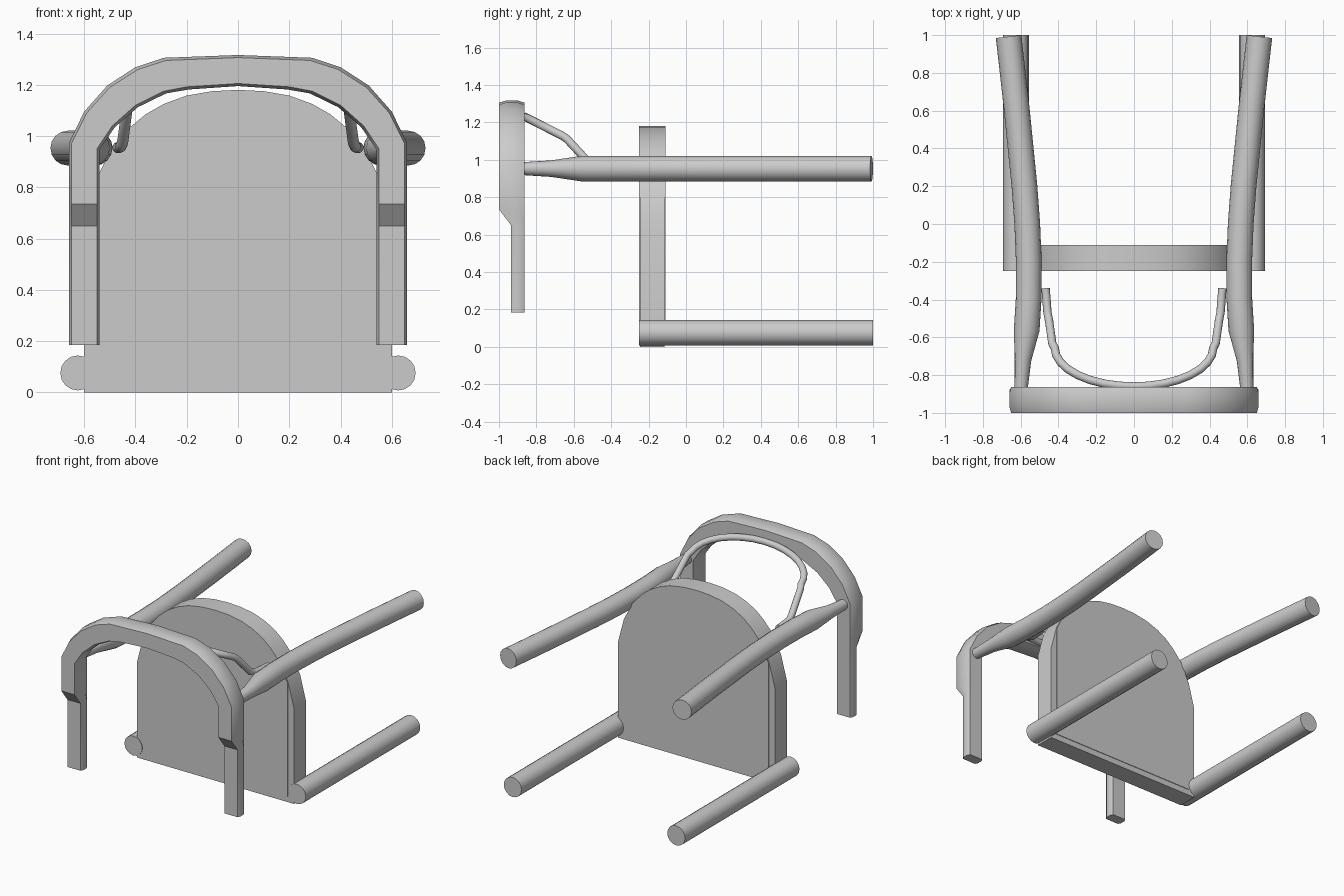
import bpy, bmesh, math

cube = bpy.data.objects.get("Cube")
if cube:
    bpy.data.objects.remove(cube, do_unlink=True)


def finish(obj, angle=35):
    bpy.ops.object.select_all(action='DESELECT')
    obj.select_set(True)
    bpy.context.view_layer.objects.active = obj
    if obj.type == 'CURVE':
        bpy.ops.object.convert(target='MESH')
    bpy.ops.object.shade_smooth_by_angle(angle=math.radians(angle))


def add_mesh(name, bm):
    bmesh.ops.recalc_face_normals(bm, faces=bm.faces)
    mesh = bpy.data.meshes.new(name)
    bm.to_mesh(mesh)
    bm.free()
    obj = bpy.data.objects.new(name, mesh)
    bpy.context.collection.objects.link(obj)
    finish(obj)
    return obj


def add_tube(name, points, radius, kind='POLY'):
    """Round bar through (x, y, z, radius factor) points."""
    curve = bpy.data.curves.new(name, 'CURVE')
    curve.dimensions = '3D'
    curve.bevel_depth = radius
    curve.bevel_resolution = 6
    curve.use_fill_caps = True
    spline = curve.splines.new(kind)
    spline.points.add(len(points) - 1)
    for p, (x, y, z, r) in zip(spline.points, points):
        p.co = (x, y, z, 1)
        p.radius = r
    obj = bpy.data.objects.new(name, curve)
    bpy.context.collection.objects.link(obj)
    finish(obj)


def mirrored(half):
    """Complete a half outline that runs from +x to the centre line."""
    return half + [(-x, z) for x, z in reversed(half) if x > 0]


def add_plate(name, half, y0, y1):
    bm = bmesh.new()
    face = bm.faces.new([bm.verts.new((x, y0, z)) for x, z in mirrored(half)])
    out = bmesh.ops.extrude_face_region(bm, geom=[face])
    moved = [v for v in out["geom"] if isinstance(v, bmesh.types.BMVert)]
    bmesh.ops.translate(bm, verts=moved, vec=(0, y1 - y0, 0))
    add_mesh(name, bm)


# Seat: outer frame with a near-flush inner panel
crown = [(0.49, 0.955), (0.42, 1.035), (0.36, 1.085), (0.29, 1.125),
         (0.2, 1.158), (0.1, 1.175), (0, 1.18)]
add_plate("seat_frame", [(0.6, 0), (0.6, 0.66), (0.555, 0.83)] + crown, -0.246, -0.114)
add_plate("seat_panel", [(0.555, 0.04), (0.555, 0.82)] + crown, -0.25, -0.11)

# Legs: straight front pair, splayed back pair that taper into the backrest
back_leg = [(0.598, -0.88, 0.5), (0.588, -0.72, 0.65), (0.568, -0.56, 1),
            (0.558, -0.4, 1), (0.557, -0.2, 1), (0.565, 0, 1), (0.58, 0.2, 1),
            (0.6, 0.4, 1), (0.62, 0.6, 1), (0.642, 0.8, 1), (0.664, 0.992, 1)]
for side, s in (("left", 1), ("right", -1)):
    add_tube(side + "_front_leg", [(s * 0.625, -0.25, 0.076, 1), (s * 0.625, 1, 0.076, 1)], 0.068)
    add_tube(side + "_back_leg", [(s * x, y, 0.953, r) for x, y, r in back_leg], 0.068)

# Backrest: bowed rail with stepped posts, lofted from cross-sections
# each row: inner x, inner z, outer x, outer z, front y
rail = [(0.55, 0.185, 0.65, 0.185, -0.935), (0.55, 0.65, 0.65, 0.65, -0.935),
        (0.55, 0.735, 0.65, 0.735, -1), (0.55, 0.95, 0.65, 0.97, -1),
        (0.49, 1.04, 0.59, 1.09, -1), (0.4, 1.12, 0.5, 1.19, -1),
        (0.29, 1.175, 0.39, 1.26, -1), (0.2, 1.192, 0.28, 1.295, -1),
        (0, 1.205, 0, 1.306, -1)]
rail += [(-a, b, -c, d, y) for a, b, c, d, y in reversed(rail[:-1])]
bm = bmesh.new()
rings = []
for ix, iz, ox, oz, front in rail:
    ring = []
    # (position across the rail, position from front to back)
    for u, v in ((0, 0), (-0.1, 0.25), (-0.1, 0.75), (0, 1),
                 (1, 1), (1.1, 0.75), (1.1, 0.25), (1, 0)):
        y = front + (-0.863 - front) * v
        ring.append(bm.verts.new((ix + (ox - ix) * u, y, iz + (oz - iz) * u)))
    rings.append(ring)
for a, b in zip(rings, rings[1:]):
    for i in range(len(a)):
        j = (i + 1) % len(a)
        bm.faces.new((a[i], a[j], b[j], b[i]))
bm.faces.new(rings[0])
bm.faces.new(rings[-1])
add_mesh("backrest_rail", bm)

# Thin bowed brace between the back legs and the rail
brace = [(0.468, -0.34, 0.955), (0.458, -0.47, 0.958), (0.45, -0.51, 0.975),
         (0.432, -0.635, 1.11), (0.42, -0.655, 1.125)]
for step in range(1, 9):
    a = math.radians(90 * step / 8)
    brace.append((0.42 * math.cos(a), -0.655 - 0.205 * math.sin(a), 1.125 + 0.105 * math.sin(a)))
brace[-1] = (0, *brace[-1][1:])
brace += [(-x, y, z) for x, y, z in reversed(brace[:-1])]
add_tube("back_brace", [(x, y, z, 1) for x, y, z in brace], 0.022)
